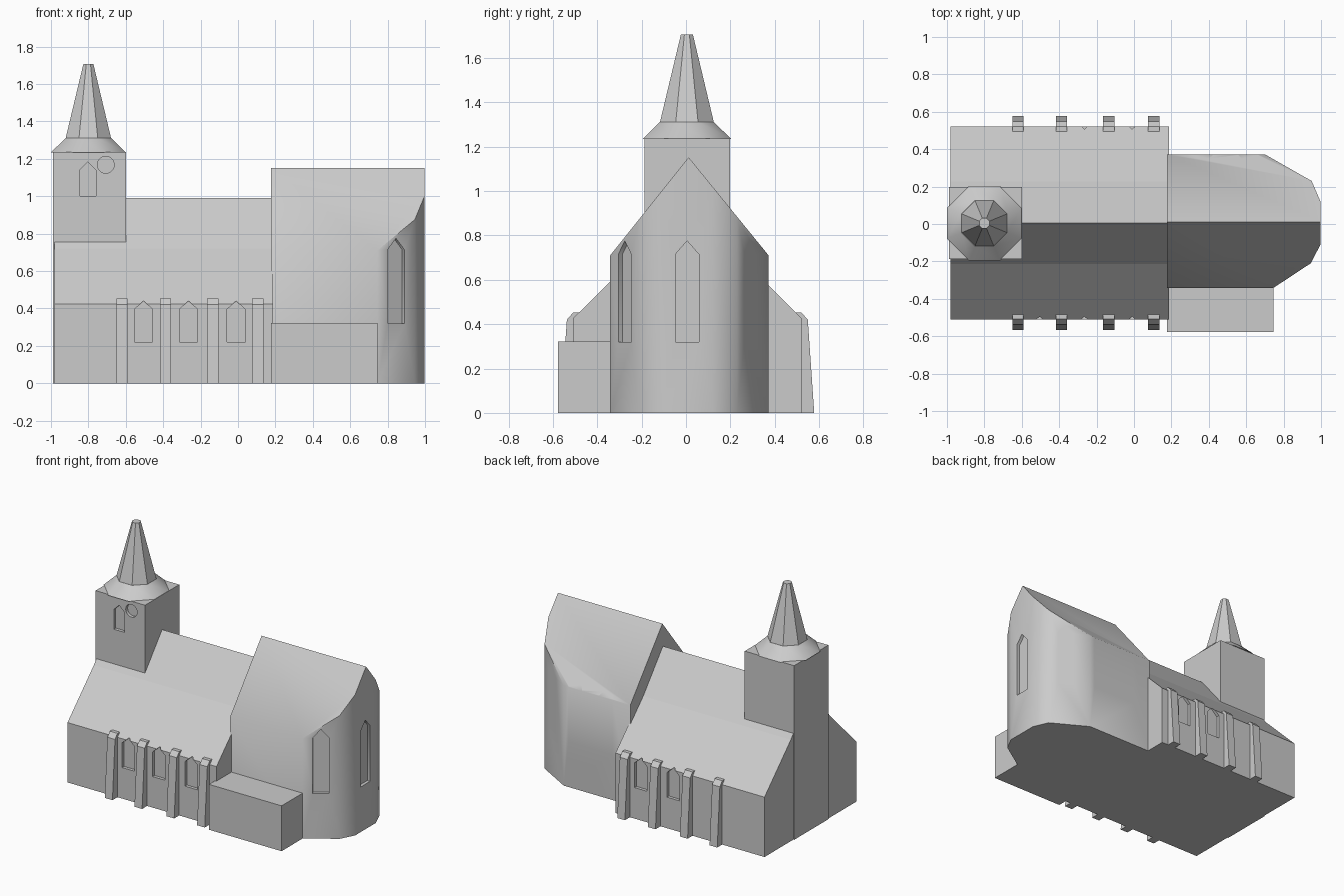
import bpy, bmesh, math
from mathutils import Matrix, Vector

if "Cube" in bpy.data.objects:
    bpy.data.objects.remove(bpy.data.objects["Cube"])

stone = bpy.data.materials.new("grey stone")
stone.diffuse_color = (0.6, 0.6, 0.6, 1)
stone.use_nodes = True
stone.node_tree.nodes["Principled BSDF"].inputs["Base Color"].default_value = stone.diffuse_color
CY = 0.006  # centre line of the nave


def new_object(name, bm):
    bmesh.ops.recalc_face_normals(bm, faces=bm.faces)
    mesh = bpy.data.meshes.new(name)
    bm.to_mesh(mesh)
    bm.free()
    mesh.materials.append(stone)
    ob = bpy.data.objects.new(name, mesh)
    bpy.context.collection.objects.link(ob)
    return ob


def prism(name, outline, depth, matrix):
    """Extrude a flat outline along its local z, then place it."""
    bm = bmesh.new()
    face = bm.faces.new([bm.verts.new((a, b, 0)) for a, b in outline])
    out = bmesh.ops.extrude_face_region(bm, geom=[face])
    moved = [v for v in out["geom"] if isinstance(v, bmesh.types.BMVert)]
    bmesh.ops.translate(bm, verts=moved, vec=(0, 0, depth))
    bm.transform(matrix)
    return new_object(name, bm)


def along_x(x):
    """Outline (y, z) extruded towards +x."""
    return Matrix(((0, 0, 1, x), (1, 0, 0, 0), (0, 1, 0, 0), (0, 0, 0, 1)))


def box(name, x0, x1, y0, y1, z1):
    outline = [(x0, y0), (x1, y0), (x1, y1), (x0, y1)]
    return prism(name, outline, z1, Matrix.Identity(4))


def boolean(target, tool, operation):
    mod = target.modifiers.new(tool.name, 'BOOLEAN')
    mod.object, mod.operation, mod.solver = tool, operation, 'EXACT'
    bpy.context.view_layer.objects.active = target
    bpy.ops.object.modifier_apply(modifier=mod.name)
    bpy.data.objects.remove(tool)


def recess(target, outline, x, y, normal, depth=0.022):
    """Cut an outline (sideways, z) into a wall facing the normal."""
    n = Vector((normal[0], normal[1], 0)).normalized()
    side = Vector((-n.y, n.x, 0))
    m = Matrix(((side.x, 0, n.x, x), (side.y, 0, n.y, y), (0, 1, 0, 0), (0, 0, 0, 1)))
    cutter = prism("cutter", outline, depth + 0.1, m @ Matrix.Translation((0, 0, -depth)))
    boolean(target, cutter, 'DIFFERENCE')


def arch(w, z0, z1, apex):
    return [(-w / 2, z0), (w / 2, z0), (w / 2, z1), (0, apex), (-w / 2, z1)]


def shade(ob, angle):
    bpy.ops.object.select_all(action='DESELECT')
    ob.select_set(True)
    bpy.context.view_layer.objects.active = ob
    bpy.ops.object.shade_smooth_by_angle(angle=math.radians(angle))


# Nave with low side aisles
half = [(0.516, 0), (0.516, 0.425), (0.22, 0.72)]
section = [(CY + y, z) for y, z in half] + [(CY, 0.99)] + [(CY - y, z) for y, z in reversed(half)]
nave = prism("nave", section, 1.17, along_x(-0.982))
for s in (-1, 1):
    for x in (-0.505, -0.265, -0.01):
        recess(nave, arch(0.098, 0.22, 0.395, 0.44), x, CY + s * 0.516, (0, s))

# Buttresses along both aisles
for s in (-1, 1):
    for x in (-0.62, -0.387, -0.135, 0.105):
        outline = [(CY + s * y, z) for y, z in
                   [(0.48, 0), (0.572, 0), (0.543, 0.42), (0.515, 0.452), (0.48, 0.452)]]
        prism("buttress", outline, 0.06, along_x(x - 0.03))

# Choir: apse footprint trimmed by a gabled roof
plan = [(0.177, -0.342), (0.745, -0.342), (0.945, -0.21), (0.997, -0.11),
        (0.997, 0.12), (0.95, 0.23), (0.70, 0.372), (0.177, 0.372)]
choir = prism("choir", plan, 1.5, Matrix.Identity(4))
gable = [(-0.342, 0.71), (0.012, 1.152), (0.372, 0.71)]
roof = prism("roof_cutter", [(-0.342 - 0.2, -0.1), (0.572, -0.1), (0.572, 0.465),
                             gable[1], (-0.542, 0.46)], 2, along_x(-0.5))
boolean(choir, roof, 'INTERSECT')
tall = arch(0.106, 0.32, 0.715, 0.775)
recess(choir, tall, 0.997, 0.005, (1, 0))
recess(choir, tall, 0.845, -0.276, (0.132, -0.2))
recess(choir, tall, 0.845, 0.29, (0.142, 0.25))
for x in (0.37, 0.61):
    recess(choir, tall, x, 0.372, (0, 1))
shade(choir, 42)

# Flat-roofed annex
box("annex", 0.177, 0.747, -0.578, -0.3, 0.322)

# Bell tower with arched openings and round clock recesses
tower = box("tower", -0.988, -0.6, -0.186, 0.198, 1.236)
disc = [(0.045 * math.cos(a * math.pi / 12), 1.168 + 0.045 * math.sin(a * math.pi / 12))
        for a in range(24)]
for s, y in ((-1, -0.186), (1, 0.198)):
    recess(tower, arch(0.085, 1.0, 1.14, 1.182), -0.803, y, (0, s))
    recess(tower, disc, -0.707, y, (0, s))


def octagon_cone(name, r0, r1, z0, z1):
    bm = bmesh.new()
    k = 1 / math.cos(math.pi / 8)
    bmesh.ops.create_cone(bm, cap_ends=True, segments=8, radius1=r0 * k,
                          radius2=r1 * k, depth=z1 - z0)
    bm.transform(Matrix.Translation((-0.8, 0.004, (z0 + z1) / 2)) @ Matrix.Rotation(math.pi / 8, 4, 'Z'))
    return new_object(name, bm)


# Flared skirt and steep spire
skirt = octagon_cone("spire_skirt", 0.2, 0.122, 1.234, 1.311)
shade(skirt, 40)
octagon_cone("spire", 0.122, 0.027, 1.308, 1.706)
